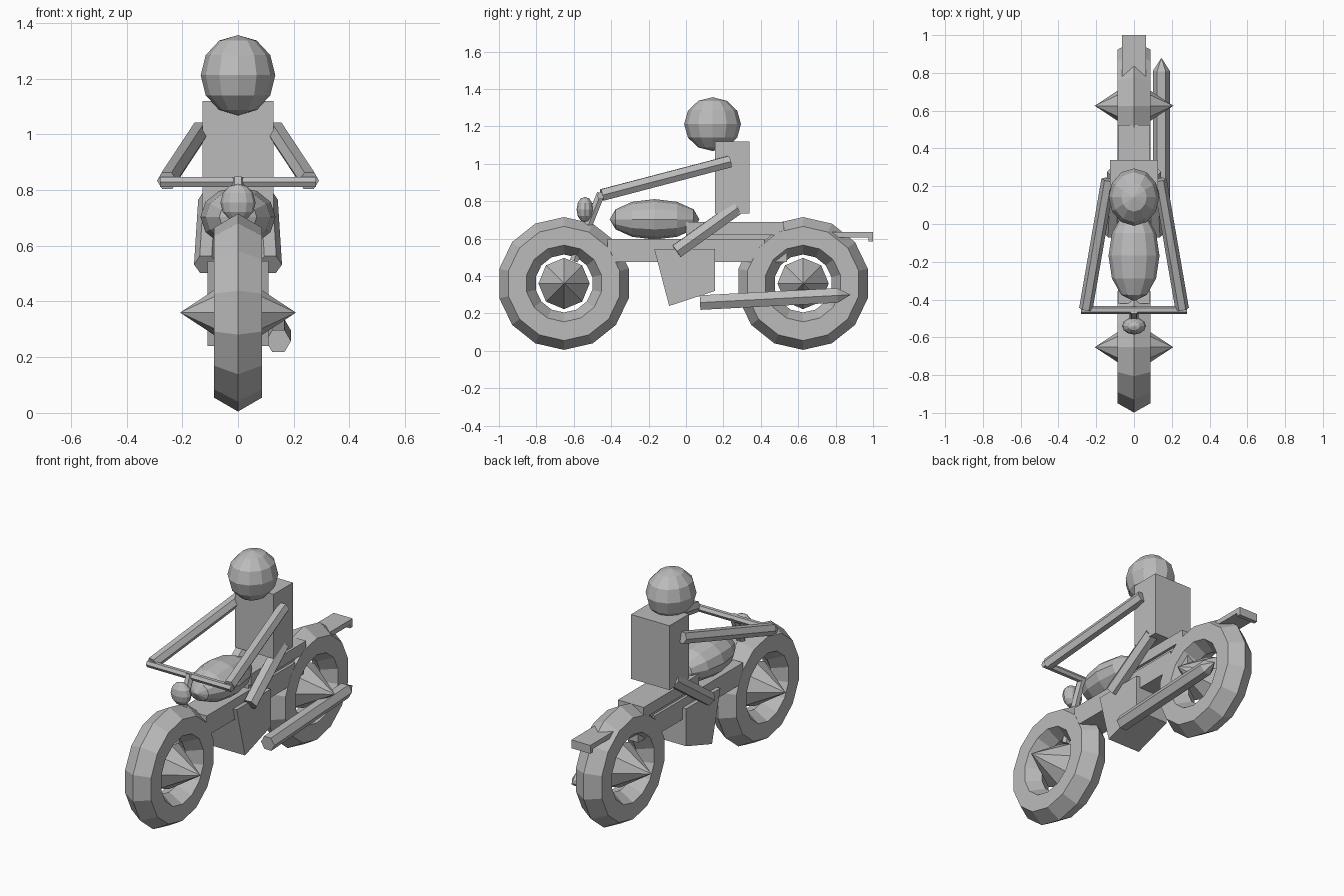
import bpy
import bmesh
from math import cos, sin, tau, pi
from mathutils import Vector, Matrix

cube = bpy.data.objects.get("Cube")
if cube:
    bpy.data.objects.remove(cube)

grey = bpy.data.materials.new("plain grey")
grey.use_nodes = True
grey.diffuse_color = (0.5, 0.5, 0.5, 1)
grey.node_tree.nodes["Principled BSDF"].inputs["Base Color"].default_value = (0.5, 0.5, 0.5, 1)


def finish(name, bm):
    bmesh.ops.recalc_face_normals(bm, faces=bm.faces)
    mesh = bpy.data.meshes.new(name)
    bm.to_mesh(mesh)
    bm.free()
    mesh.materials.append(grey)
    obj = bpy.data.objects.new(name, mesh)
    bpy.context.collection.objects.link(obj)
    return obj


def extruded(name, profile, half_width):
    """Side profile of (y, z) points, extruded across x."""
    bm = bmesh.new()
    face = bm.faces.new([bm.verts.new((-half_width, y, z)) for y, z in profile])
    new = bmesh.ops.extrude_face_region(bm, geom=[face])["geom"]
    moved = [v for v in new if isinstance(v, bmesh.types.BMVert)]
    bmesh.ops.translate(bm, verts=moved, vec=(2 * half_width, 0, 0))
    return finish(name, bm)


def box(name, half_width, y0, y1, z0, z1):
    return extruded(name, [(y0, z0), (y1, z0), (y1, z1), (y0, z1)], half_width)


def rod(name, start, end, radius, tip=0.0):
    """Six-sided rod with a corner facing sideways and an optional pointed end."""
    start, end = Vector(start), Vector(end)
    d = (end - start).normalized()
    side = d.cross(Vector((0, 0, 1))).normalized()
    up = side.cross(d)
    bm = bmesh.new()
    rings = [[bm.verts.new(c + radius * (cos(i * tau / 6) * side + sin(i * tau / 6) * up))
              for i in range(6)] for c in (start, end)]
    apex = bm.verts.new(end + d * tip) if tip else None
    for i in range(6):
        j = (i + 1) % 6
        bm.faces.new((rings[0][i], rings[0][j], rings[1][j], rings[1][i]))
        if apex:
            bm.faces.new((rings[1][i], rings[1][j], apex))
    bm.faces.new(rings[0])
    if not apex:
        bm.faces.new(rings[1])
    return finish(name, bm)


def ball(name, center, radii, along_y=False):
    bm = bmesh.new()
    bmesh.ops.create_uvsphere(bm, u_segments=12, v_segments=6, radius=1)
    if along_y:
        bm.transform(Matrix.Rotation(pi / 2, 4, "X"))
    bm.transform(Matrix.Translation(center) @ Matrix.Diagonal((*radii, 1)))
    return finish(name, bm)


def tire(name, y, z, major=0.255, minor=0.1, sides=14):
    bm = bmesh.new()
    rings = []
    for i in range(sides):
        a = i * tau / sides
        ring = []
        for k in range(6):
            r = major + minor * cos(k * tau / 6)
            ring.append(bm.verts.new((minor * sin(k * tau / 6), y + r * sin(a), z + r * cos(a))))
        rings.append(ring)
    for i, ring in enumerate(rings):
        following = rings[(i + 1) % sides]
        for k in range(6):
            m = (k + 1) % 6
            bm.faces.new((ring[k], ring[m], following[m], following[k]))
    return finish(name, bm)


def hub(name, y, z, radius=0.137, reach=0.208, sides=8):
    bm = bmesh.new()
    rim = [bm.verts.new((0, y + radius * sin(i * tau / sides), z + radius * cos(i * tau / sides)))
           for i in range(sides)]
    for x in (-reach, reach):
        apex = bm.verts.new((x, y, z))
        for i in range(sides):
            bm.faces.new((rim[i], rim[(i + 1) % sides], apex))
    return finish(name, bm)


# Wheels
for label, y in (("front", -0.652), ("rear", 0.626)):
    tire(label + "_tire", y, 0.36)
    hub(label + "_hub", y, 0.36)

# Frame, engine, seat and tail
box("frame_beam", 0.086, -0.42, 0.42, 0.475, 0.597)
box("swing_arm", 0.06, 0.4, 0.54, 0.475, 0.55)
extruded("engine_block", [(-0.17, 0.545), (-0.09, 0.24), (0.155, 0.32), (0.155, 0.545)], 0.11)
box("seat", 0.086, 0.0, 0.525, 0.62, 0.688)
box("seat_support", 0.07, 0.0, 0.45, 0.59, 0.625)
box("tail_plate", 0.063, 0.72, 1.0, 0.605, 0.635)
box("tail_lip", 0.063, 0.975, 1.0, 0.585, 0.615)
ball("fuel_tank", (0, -0.168, 0.703), (0.135, 0.24, 0.108), True)
rod("exhaust", (0.145, 0.075, 0.258), (0.145, 0.81, 0.296), 0.045, 0.07)

# Steering
rod("front_fork", (0, -0.455, 0.84), (0, -0.6, 0.48), 0.025)
rod("handlebar", (-0.28, -0.455, 0.829), (0.28, -0.455, 0.829), 0.021)
ball("headlight", (0, -0.54, 0.755), (0.063, 0.045, 0.068))

# Rider
box("torso", 0.128, 0.155, 0.34, 0.733, 1.12)
ball("head", (0, 0.142, 1.212), (0.134, 0.152, 0.144))
for label, s in (("left", 1), ("right", -1)):
    rod(label + "_arm", (s * 0.137, 0.235, 1.012), (s * 0.255, -0.45, 0.833), 0.036)
    rod(label + "_leg", (s * 0.1, 0.275, 0.765), (s * 0.115, -0.05, 0.532), 0.043)
